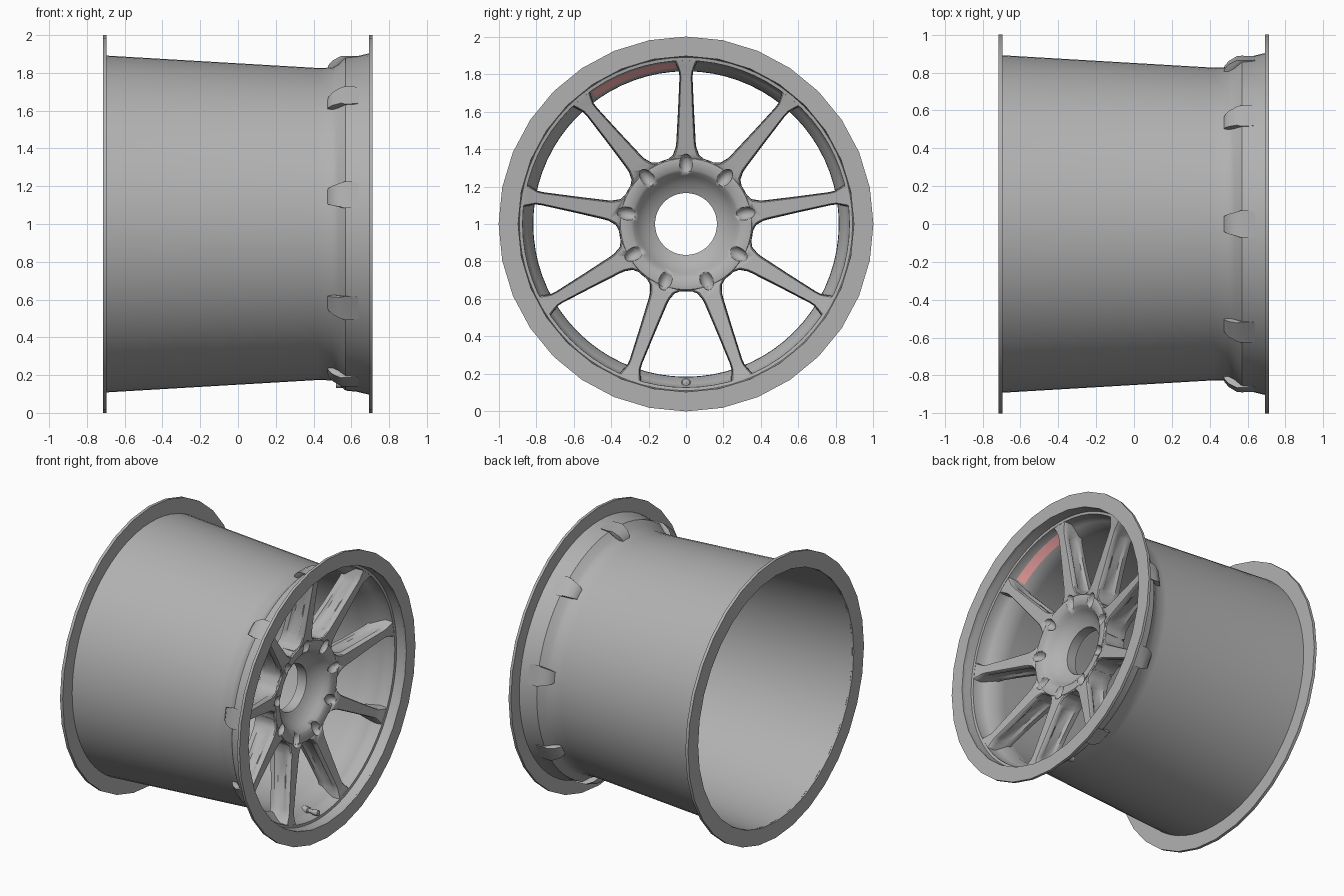
import bpy, bmesh
from math import sin, cos, pi, radians
from mathutils import Matrix, Vector

if "Cube" in bpy.data.objects:
    bpy.data.objects.remove(bpy.data.objects["Cube"])


def material(name, color):
    mat = bpy.data.materials.new(name)
    mat.diffuse_color = (*color, 1)
    mat.use_nodes = True
    mat.node_tree.nodes["Principled BSDF"].inputs["Base Color"].default_value = mat.diffuse_color
    return mat


grey = material("dark_grey", (.44, .44, .44))
red = material("sticker_red", (1, .42, .42))


def finish(name, bm, mat=grey, angle=35):
    bmesh.ops.recalc_face_normals(bm, faces=bm.faces)
    me = bpy.data.meshes.new(name)
    bm.to_mesh(me)
    bm.free()
    me.materials.append(mat)
    ob = bpy.data.objects.new(name, me)
    bpy.context.collection.objects.link(ob)
    bpy.ops.object.select_all(action='DESELECT')
    ob.select_set(True)
    bpy.context.view_layer.objects.active = ob
    bpy.ops.object.shade_smooth_by_angle(angle=radians(angle))
    return ob


def polar(x, r, a):
    return Vector((x, r * sin(a), 1 + r * cos(a)))


def revolve(name, profile, sides, closed=True, a0=0, a1=2 * pi, mat=grey):
    """Spin an (x, r) profile about the wheel axle."""
    bm = bmesh.new()
    full = abs(a1 - a0 - 2 * pi) < 1e-6
    n = sides if full else sides + 1
    rings = [[bm.verts.new(polar(x, r, a0 + (a1 - a0) * i / sides)) for x, r in profile]
             for i in range(n)]
    m = len(profile)
    for i in range(sides):
        p, q = rings[i], rings[(i + 1) % n]
        for j in range(m if closed else m - 1):
            k = (j + 1) % m
            bm.faces.new((p[j], p[k], q[k], q[j]))
    return finish(name, bm, mat)


# Barrel: tapered thin wall with a step up to the outer lip and a small front ledge inside
outer = [(-.705, .892), (.42, .826), (.50, .828), (.53, .845), (.57, .882), (.63, .888), (.70, .905)]
inner = [(.70, .896), (.64, .889), (.637, .872), (.58, .870), (.55, .852), (.50, .817),
         (.42, .815), (-.705, .882)]
revolve("barrel", outer + inner, 72)

# Thin flat flanges at both ends
revolve("rear_flange", [(-.716, .885), (-.716, 1), (-.695, 1), (-.695, .885)], 32)
revolve("front_flange", [(.693, .896), (.693, 1), (.712, 1), (.712, .896)], 32)

# Hub with a concave bowl and centre bore
hub = revolve("hub", [(.36, .165), (.43, .165), (.438, .18), (.46, .222), (.50, .258), (.528, .278),
                      (.537, .29), (.543, .315), (.547, .338), (.545, .350), (.538, .355),
                      (.40, .355), (.36, .33)], 54)

# Spoke stations: distance out, half width, front x, back x, side pocket depth
stations = [(.29, .098, .515, .38, 0), (.338, .119, .535, .375, 0), (.347, .092, .543, .375, 0),
            (.368, .066, .550, .378, 0), (.41, .051, .556, .385, 0), (.435, .048, .560, .39, .016),
            (.60, .039, .585, .43, .014), (.78, .031, .614, .465, .011), (.81, .033, .620, .47, 0),
            (.84, .045, .627, .478, 0), (.865, .056, .634, .50, 0), (.89, .068, .639, .545, 0)]


def half_section(hw, xf, xb, p):
    d = xf - xb
    return [(xf, hw * .88), (xf - .007, hw), (xf - d * .22, hw + .002), (xf - d * .32, hw + .002 - p),
            (xb + d * .32, hw + .004 - p), (xb + d * .22, hw + .004), (xb, hw * .95)]


bm = bmesh.new()
for s in range(9):
    turn = Matrix.Translation((0, 0, 1)) @ Matrix.Rotation(s * 2 * pi / 9, 4, 'X')
    rings = []
    for v, hw, xf, xb, p in stations:
        half = half_section(hw, xf, xb, p)
        loop = half + [(x, -w) for x, w in reversed(half)]
        rings.append([bm.verts.new(turn @ Vector((x, w, v))) for x, w in loop])
    for a, b in zip(rings, rings[1:]):
        for j in range(len(a)):
            k = (j + 1) % len(a)
            bm.faces.new((a[j], a[k], b[k], b[j]))
    bm.faces.new(rings[0])
    bm.faces.new(rings[-1])
spokes = finish("spokes", bm)

# Rounded scoops cut at the root of each spoke, opening into the bowl
bm = bmesh.new()
for s in range(9):
    m = (Matrix.Translation((0, 0, 1)) @ Matrix.Rotation(s * 2 * pi / 9, 4, 'X')
         @ Matrix.Translation((.552, 0, .318)) @ Matrix.Diagonal((.045, .036, .056, 1)))
    bmesh.ops.create_uvsphere(bm, u_segments=16, v_segments=10, radius=1, matrix=m)
cutter = finish("scoop_cutter", bm)
cutter.hide_render = True
for ob in (hub, spokes):
    mod = ob.modifiers.new("scoops", 'BOOLEAN')
    mod.operation = 'DIFFERENCE'
    mod.solver = 'EXACT'
    mod.object = cutter
    bpy.context.view_layer.objects.active = ob
    bpy.ops.object.modifier_apply(modifier=mod.name)
bpy.data.objects.remove(cutter)

# Valve stem at the bottom of the barrel
stem = revolve("valve_stem", [(.52, .001), (.52, .024), (.56, .024), (.565, .014), (.60, .014),
                              (.602, .02), (.64, .02), (.645, .001)], 12)
stem.location.z = -.845

# Tinted sticker on the inner step between two spokes
revolve("sticker", [(.527, .831), (.55, .847), (.577, .864)], 14, closed=False,
        a0=radians(-35.5), a1=radians(-3.5), mat=red)
